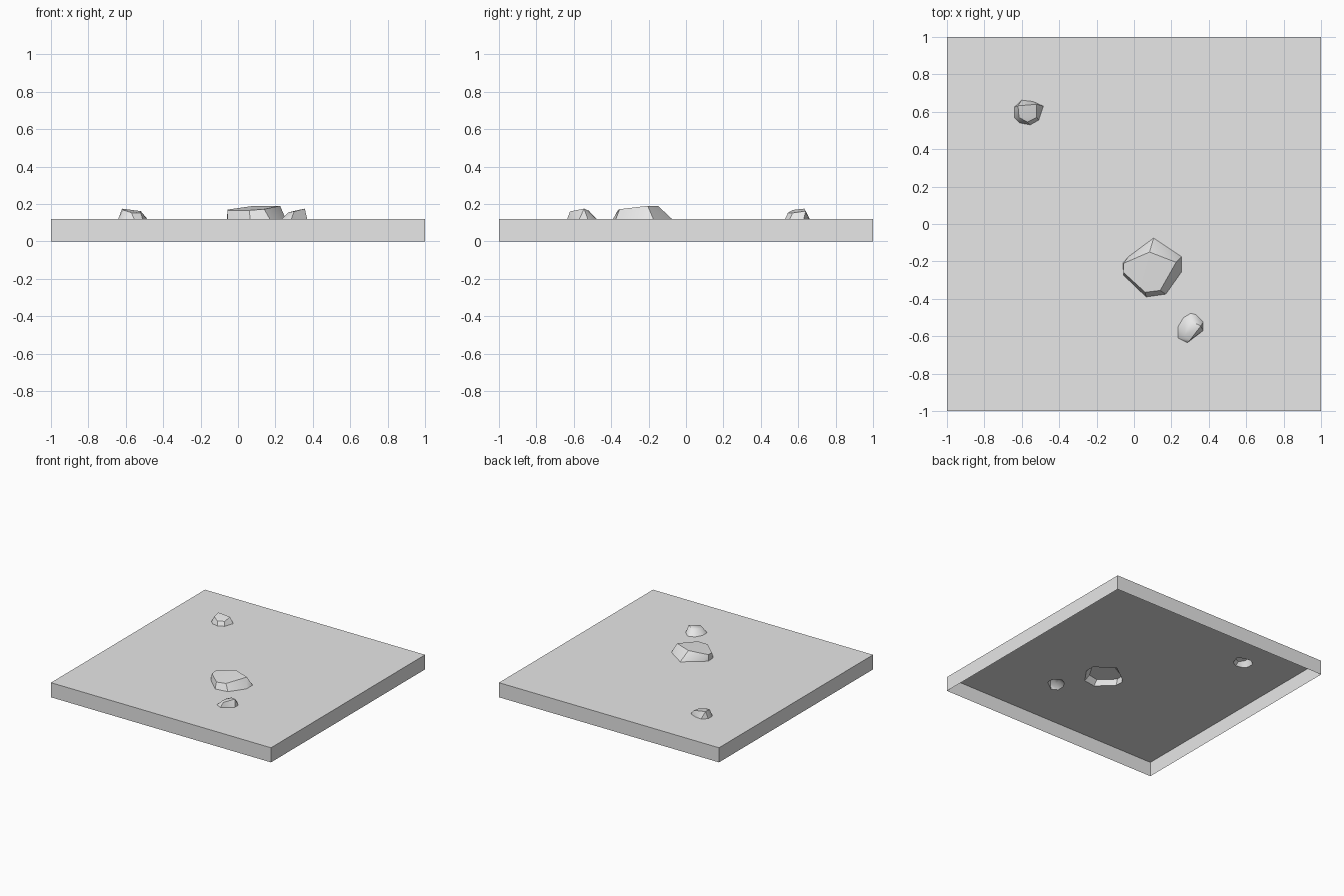
import bpy, bmesh, math
from mathutils import Vector

if "Cube" in bpy.data.objects:
    bpy.data.objects.remove(bpy.data.objects["Cube"])

TOP = 0.12  # height of the slab's top surface

stone = bpy.data.materials.new("stone grey")
stone.diffuse_color = (0.8, 0.8, 0.8, 1)
stone.use_nodes = True
stone.node_tree.nodes["Principled BSDF"].inputs["Base Color"].default_value = stone.diffuse_color

# Rocks: ground outline (x, y) and raised corners (x, y, z)
ROCKS = {
    "large_rock": (
        [(.105, -.075), (.255, -.175), (.255, -.255), (.17, -.375),
         (.065, -.39), (-.055, -.275), (-.06, -.21), (-.03, -.175)],
        [(-.055, -.21, .17), (.083, -.15, .19), (.225, -.205, .19),
         (.14, -.355, .172), (.06, -.365, .166), (-.055, -.26, .166)]),
    "back_rock": (
        [(-.64, .625), (-.64, .57), (-.61, .54), (-.555, .53),
         (-.51, .555), (-.485, .63), (-.54, .655), (-.6, .662)],
        [(-.62, .632, .175), (-.52, .64, .162), (-.615, .57, .168),
         (-.57, .545, .153), (-.52, .57, .152)]),
    "front_rock": (
        [(.305, -.477), (.33, -.485), (.37, -.525), (.37, -.57),
         (.285, -.635), (.235, -.61), (.235, -.55), (.265, -.5)],
        [(.357, -.545, .175), (.30, -.62, .16), (.27, -.595, .155),
         (.305, -.52, .164), (.272, -.55, .155)]),
}


def finish(name, bm):
    for f in bm.faces:
        f.smooth = True
    for e in bm.edges:
        e.smooth = len(e.link_faces) == 2 and e.calc_face_angle(0) < math.radians(35)
    mesh = bpy.data.meshes.new(name)
    bm.to_mesh(mesh)
    bm.free()
    mesh.materials.append(stone)
    bpy.context.collection.objects.link(bpy.data.objects.new(name, mesh))


def loop(bm, pts):
    vs = [bm.verts.new((x, y, TOP)) for x, y in pts]
    return [bm.edges.new((a, b)) for a, b in zip(vs, vs[1:] + vs[:1])]


# Slab: top sheet with a hole under each rock, side walls, open below
bm = bmesh.new()
rim = loop(bm, [(-1, -1), (1, -1), (1, 1), (-1, 1)])
edges = list(rim)
for outline, _ in ROCKS.values():
    edges += loop(bm, outline)
bmesh.ops.triangle_fill(bm, edges=edges, use_beauty=True, normal=(0, 0, 1))
walls = bmesh.ops.extrude_edge_only(bm, edges=rim)["geom"]
for v in walls:
    if isinstance(v, bmesh.types.BMVert):
        v.co.z = 0
bm.normal_update()
for f in bm.faces:
    c = f.calc_center_median()
    out = Vector((0, 0, 1)) if abs(f.normal.z) > .5 else Vector((c.x, c.y, 0))
    if f.normal.dot(out) < 0:
        f.normal_flip()
bm.normal_update()
bmesh.ops.dissolve_limit(bm, angle_limit=.01, verts=bm.verts, edges=bm.edges)
finish("slab", bm)

# Rocks: hollow faceted shells, open below
for name, (outline, raised) in ROCKS.items():
    bm = bmesh.new()
    for p in [(x, y, TOP) for x, y in outline] + raised:
        bm.verts.new(p)
    bmesh.ops.convex_hull(bm, input=bm.verts)
    bmesh.ops.recalc_face_normals(bm, faces=bm.faces)
    base = [f for f in bm.faces if all(v.co.z < TOP + .001 for v in f.verts)]
    bmesh.ops.delete(bm, geom=base, context='FACES')
    loose = [v for v in bm.verts if not v.link_faces]
    bmesh.ops.delete(bm, geom=loose, context='VERTS')
    finish(name, bm)
